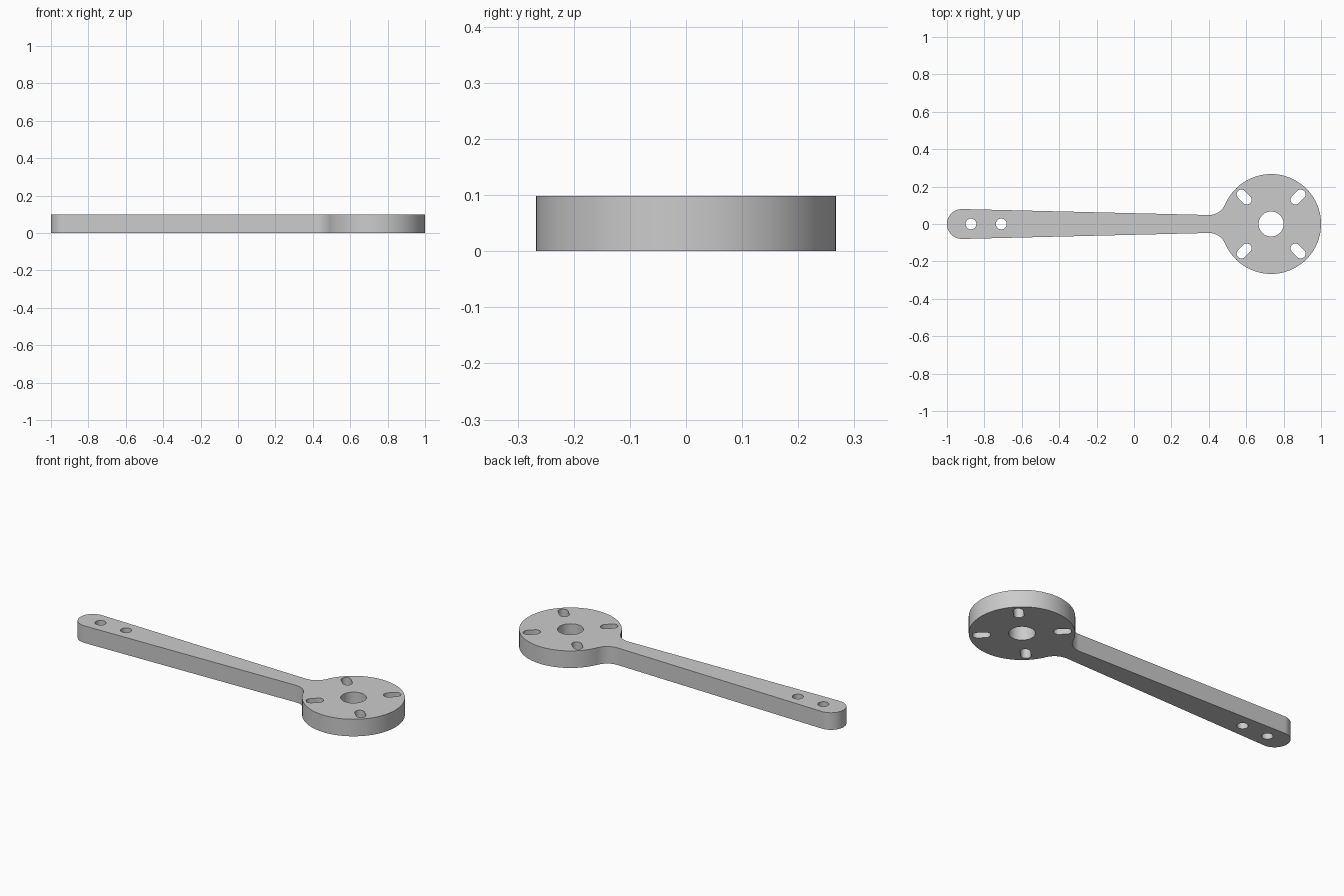
import bpy
import bmesh
from math import cos, sin, pi, atan2, hypot

if "Cube" in bpy.data.objects:
    bpy.data.objects.remove(bpy.data.objects["Cube"], do_unlink=True)

THICK = 0.098
HUB_X, HUB_R = 0.733, 0.267
TIP_X, TIP_R = -0.92, 0.08
NECK_X, NECK_Y = 0.40, 0.048

grey = bpy.data.materials.new("plain grey")
grey.use_nodes = True
grey.diffuse_color = (0.6, 0.6, 0.6, 1)
grey.node_tree.nodes["Principled BSDF"].inputs["Base Color"].default_value = (0.6, 0.6, 0.6, 1)


def arc(cx, cy, r, a0, a1, n):
    return [(cx + r * cos(a0 + (a1 - a0) * i / n),
             cy + r * sin(a0 + (a1 - a0) * i / n)) for i in range(n + 1)]


def circle(cx, cy, r, n=32):
    return arc(cx, cy, r, 0, 2 * pi, n)[:-1]


def slot(cx, cy, r, half, angle):
    dx, dy = half * cos(angle), half * sin(angle)
    return (arc(cx + dx, cy + dy, r, angle - pi / 2, angle + pi / 2, 10)
            + arc(cx - dx, cy - dy, r, angle + pi / 2, angle + 3 * pi / 2, 10))


# Outline: upper half of hub, neck fillet, tapered arm and round tip, then mirrored
gap = HUB_X - NECK_X
fillet = (gap ** 2 + NECK_Y ** 2 - HUB_R ** 2) / (2 * (HUB_R - NECK_Y))
join = atan2(NECK_Y + fillet, -gap)
upper = arc(HUB_X, 0, HUB_R, 0, join, 48)
upper += arc(NECK_X, NECK_Y + fillet, fillet, join - pi, -pi / 2, 14)[1:]
upper += arc(TIP_X, 0, TIP_R, pi / 2, pi, 14)
outline = upper + [(x, -y) for x, y in reversed(upper[1:-1])]

# Holes: hub bore, two tip holes, four radial slots
loops = [outline, circle(HUB_X, 0, 0.067, 40)]
loops += [circle(x, 0, 0.029) for x in (-0.872, -0.71)]
for k in range(4):
    a = pi / 4 + k * pi / 2
    loops.append(slot(HUB_X + 0.204 * cos(a), 0.204 * sin(a), 0.026, 0.02, a))

# Filled and extruded plate
curve = bpy.data.curves.new("slotted_arm", 'CURVE')
curve.dimensions = '2D'
curve.fill_mode = 'BOTH'
curve.extrude = THICK / 2
for pts in loops:
    spline = curve.splines.new('POLY')
    spline.points.add(len(pts) - 1)
    for p, (x, y) in zip(spline.points, pts):
        p.co = (x, y, 0, 1)
    spline.use_cyclic_u = True
arm = bpy.data.objects.new("slotted_arm", curve)
bpy.context.collection.objects.link(arm)
bpy.ops.object.select_all(action='DESELECT')
arm.select_set(True)
bpy.context.view_layer.objects.active = arm
bpy.ops.object.convert(target='MESH')
arm = bpy.context.object

# Weld caps to walls and stand on the floor
bm = bmesh.new()
bm.from_mesh(arm.data)
bmesh.ops.remove_doubles(bm, verts=bm.verts, dist=0.0001)
bmesh.ops.translate(bm, verts=bm.verts, vec=(0, 0, THICK / 2))
bmesh.ops.recalc_face_normals(bm, faces=bm.faces)
bm.to_mesh(arm.data)
bm.free()
arm.data.materials.clear()
arm.data.materials.append(grey)
bpy.ops.object.shade_smooth_by_angle()
